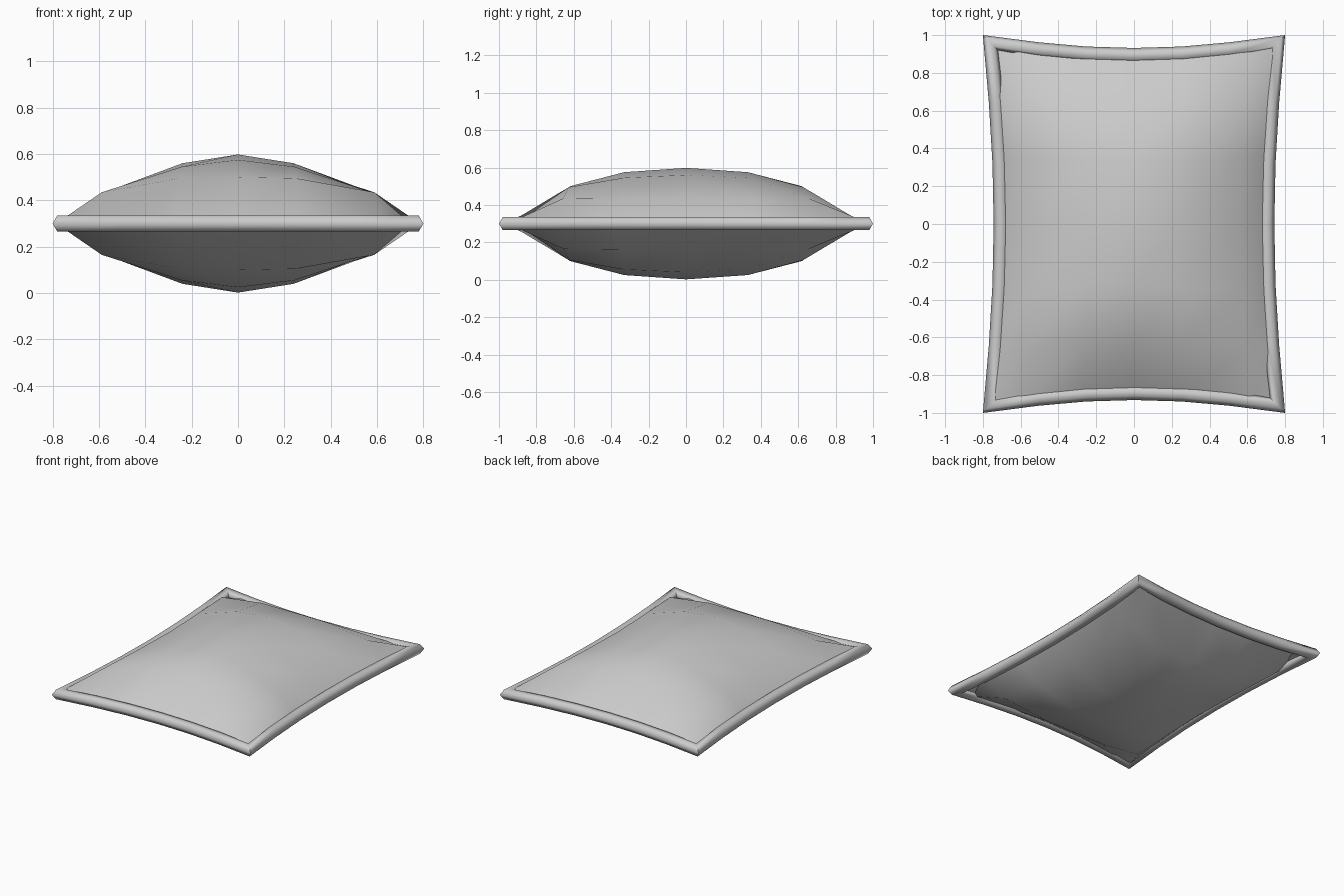
import bpy, bmesh, math

cube = bpy.data.objects.get("Cube")
if cube:
    bpy.data.objects.remove(cube)

MID = 0.3          # height of the seam
STEPS = range(-3, 4)

# One cloth colour
cloth = bpy.data.materials.new("grey_cloth")
cloth.use_nodes = True
cloth.diffuse_color = (0.6, 0.6, 0.6, 1)
cloth.node_tree.nodes["Principled BSDF"].inputs["Base Color"].default_value = (0.6, 0.6, 0.6, 1)


def finish(name, bm, angle):
    bmesh.ops.recalc_face_normals(bm, faces=bm.faces)
    mesh = bpy.data.meshes.new(name)
    bm.to_mesh(mesh)
    bm.free()
    mesh.materials.append(cloth)
    obj = bpy.data.objects.new(name, mesh)
    bpy.context.collection.objects.link(obj)
    bpy.ops.object.select_all(action="DESELECT")
    obj.select_set(True)
    bpy.context.view_layer.objects.active = obj
    bpy.ops.object.shade_smooth_by_angle(angle=math.radians(angle))
    return obj


# Puffed cushion: column and row spacing, and puff height per quarter grid
XS = (0, 0.24, 0.56, 0.71)
YS = (0, 0.33, 0.62, 0.9)
PUFF = ((0.298, 0.26, 0.135, 0),
        (0.275, 0.245, 0.138, 0),
        (0.2, 0.195, 0.135, 0),
        (0, 0, 0, 0))


def cushion_point(i, j, side):
    a, b = abs(i), abs(j)
    x = XS[a] * (1 + 0.105 * (YS[b] / YS[3]) ** 2)
    y = YS[b] * (1 + 0.095 * (XS[a] / XS[3]) ** 2)
    return (math.copysign(x, i), math.copysign(y, j), MID + side * PUFF[b][a])


bm = bmesh.new()
for side in (1, -1):
    grid = {(i, j): bm.verts.new(cushion_point(i, j, side)) for i in STEPS for j in STEPS}
    for i in STEPS[:-1]:
        for j in STEPS[:-1]:
            quad = [grid[i, j], grid[i + 1, j], grid[i + 1, j + 1], grid[i, j + 1]]
            bm.faces.new(quad)
bmesh.ops.remove_doubles(bm, verts=bm.verts, dist=0.0005)
finish("cushion", bm, 80)

# Piping: six-sided cord along the bowed seam, mitred at the corners
CORD = 0.04
CX, CY = 0.76, 0.96


def seam_point(i, j):
    u, v = i / 3, j / 3
    x = u * CX if abs(i) < 3 else math.copysign(0.703 + (CX - 0.703) * v * v, i)
    y = v * CY if abs(j) < 3 else math.copysign(0.892 + (CY - 0.892) * u * u, j)
    out = (int(i / 3), int(j / 3))
    return x, y, out


loop = ([(i, -3) for i in range(-3, 3)] + [(3, j) for j in range(-3, 3)]
        + [(i, 3) for i in range(3, -3, -1)] + [(-3, j) for j in range(3, -3, -1)])
bm = bmesh.new()
rings = []
for i, j in loop:
    x, y, (ox, oy) = seam_point(i, j)
    ring = []
    for k in range(6):
        a = k * math.pi / 3
        r, h = CORD * math.cos(a), CORD * math.sin(a)
        ring.append(bm.verts.new((x + ox * r, y + oy * r, MID + h)))
    rings.append(ring)
for n, ring in enumerate(rings):
    nxt = rings[(n + 1) % len(rings)]
    for k in range(6):
        m = (k + 1) % 6
        bm.faces.new((ring[k], nxt[k], nxt[m], ring[m]))
finish("piping", bm, 80)
